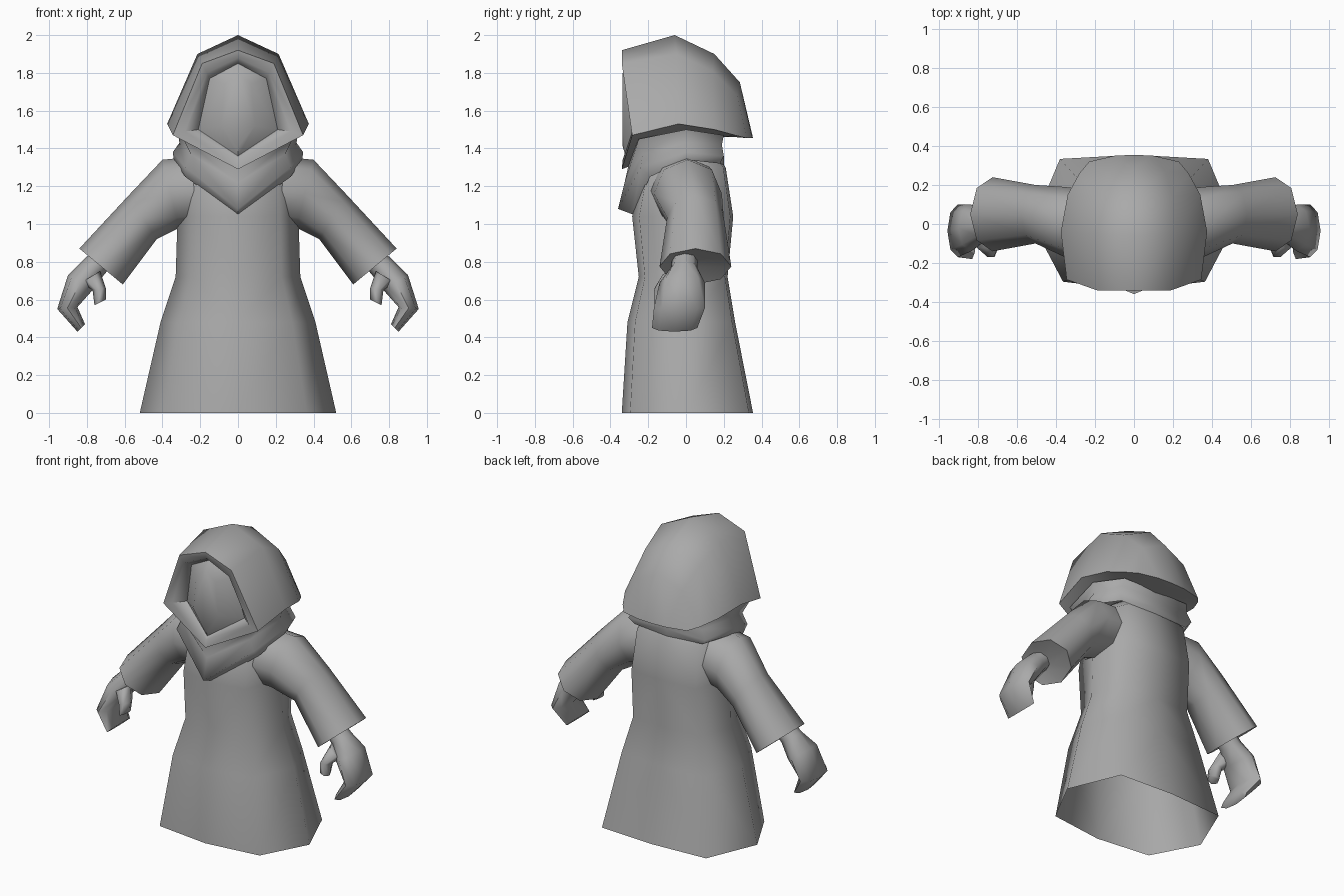
import bpy
import bmesh
import math
from mathutils import Vector, Matrix

default_cube = bpy.data.objects.get("Cube")
if default_cube:
    bpy.data.objects.remove(default_cube, do_unlink=True)

grey = bpy.data.materials.new("cloth_grey")
grey.use_nodes = True
grey_colour = (0.4, 0.4, 0.4, 1.0)
grey.diffuse_color = grey_colour
shader = next(n for n in grey.node_tree.nodes if n.type == "BSDF_PRINCIPLED")
shader.inputs["Base Color"].default_value = grey_colour


def mirrored_loft(name, rings, closed=False, cap_start=False, cap_end=False, crease=75):
    """Skin a row of point rings on the +x side, then mirror and weld."""
    bm = bmesh.new()
    loops = [[bm.verts.new(point) for point in ring] for ring in rings]
    count = len(loops[0])
    for lower, upper in zip(loops, loops[1:]):
        for i in range(count if closed else count - 1):
            j = (i + 1) % count
            bm.faces.new((lower[i], lower[j], upper[j], upper[i]))
    if cap_start:
        bm.faces.new(loops[0])
    if cap_end:
        bm.faces.new(loops[-1])
    geometry = bm.verts[:] + bm.edges[:] + bm.faces[:]
    bmesh.ops.mirror(bm, geom=geometry, matrix=Matrix.Identity(4), merge_dist=0.001, axis="X")
    bmesh.ops.remove_doubles(bm, verts=bm.verts[:], dist=0.001)
    bmesh.ops.recalc_face_normals(bm, faces=bm.faces[:])
    mesh = bpy.data.meshes.new(name)
    bm.to_mesh(mesh)
    bm.free()
    mesh.materials.append(grey)
    obj = bpy.data.objects.new(name, mesh)
    bpy.context.scene.collection.objects.link(obj)
    bpy.ops.object.select_all(action="DESELECT")
    obj.select_set(True)
    bpy.context.view_layer.objects.active = obj
    bpy.ops.object.shade_smooth_by_angle(angle=math.radians(crease))
    return obj


def robe_ring(z, half_width, front, back):
    """Half of an eight-sided robe section, from front centre to back centre."""
    return [
        (0, front, z),
        (half_width * 0.7, front * 0.87, z),
        (half_width, 0, z),
        (half_width * 0.73, back * 0.94, z),
        (0, back, z),
    ]


def limb_ring(top, bottom, front, back, sides=8):
    """Oval limb section between a top and a bottom (x, z) point."""
    top, bottom = Vector(top), Vector(bottom)
    middle, half = (top + bottom) / 2, (top - bottom) / 2
    points = []
    for i in range(sides):
        angle = math.tau * i / sides
        across = middle + half * math.cos(angle)
        depth = (front + back) / 2 + (back - front) / 2 * math.sin(angle)
        points.append((across.x, depth, across.y))
    return points


# Robe, open at the hem
mirrored_loft("robe", [
    robe_ring(z=0, half_width=0.52, front=-0.34, back=0.355),
    robe_ring(z=0.48, half_width=0.41, front=-0.31, back=0.26),
    robe_ring(z=0.72, half_width=0.33, front=-0.25, back=0.22),
    robe_ring(z=1.04, half_width=0.32, front=-0.285, back=0.25),
    robe_ring(z=1.3, half_width=0.3, front=-0.23, back=0.21),
    robe_ring(z=1.42, half_width=0.15, front=-0.12, back=0.12),
], cap_end=True)

# Sleeves, closed around the wrist
mirrored_loft("sleeves", [
    limb_ring(top=(0.2, 1.36), bottom=(0.2, 1.0), front=-0.19, back=0.17),
    limb_ring(top=(0.4, 1.34), bottom=(0.31, 0.98), front=-0.17, back=0.19),
    limb_ring(top=(0.58, 1.15), bottom=(0.43, 0.92), front=-0.1, back=0.2),
    limb_ring(top=(0.84, 0.87), bottom=(0.61, 0.68), front=-0.14, back=0.24),
    limb_ring(top=(0.77, 0.84), bottom=(0.67, 0.76), front=-0.07, back=0.08),
], closed=True, cap_end=True, crease=60)

# Hands with fingers curled inwards
mirrored_loft("hands", [
    limb_ring(top=(0.74, 0.88), bottom=(0.65, 0.8), front=-0.07, back=0.06),
    limb_ring(top=(0.82, 0.81), bottom=(0.71, 0.73), front=-0.08, back=0.06),
    limb_ring(top=(0.9, 0.73), bottom=(0.77, 0.65), front=-0.14, back=0.1),
    limb_ring(top=(0.957, 0.55), bottom=(0.85, 0.56), front=-0.17, back=0.1),
    limb_ring(top=(0.85, 0.43), bottom=(0.81, 0.47), front=-0.18, back=0.06),
], closed=True, cap_start=True, cap_end=True)

# Thumbs
mirrored_loft("thumbs", [
    limb_ring(top=(0.83, 0.69), bottom=(0.73, 0.75), front=-0.13, back=-0.01, sides=6),
    limb_ring(top=(0.77, 0.65), bottom=(0.7, 0.66), front=-0.175, back=-0.07, sides=6),
    limb_ring(top=(0.76, 0.57), bottom=(0.7, 0.6), front=-0.175, back=-0.09, sides=6),
], closed=True, cap_start=True, cap_end=True)

# Folded cowl around the neck, each ring from front tip to back centre
cowl_hem = [(0, -0.28, 1.05), (0.28, -0.19, 1.25), (0.34, 0, 1.34), (0.25, 0.18, 1.32), (0, 0.2, 1.31)]
cowl_fold = [(0, -0.36, 1.08), (0.28, -0.24, 1.3), (0.345, 0, 1.38), (0.28, 0.2, 1.36), (0, 0.2, 1.36)]
cowl_crease = [(0, -0.325, 1.22), (0.25, -0.23, 1.37), (0.31, 0, 1.43), (0.25, 0.19, 1.42), (0, 0.19, 1.42)]
cowl_top = [(0, -0.3, 1.33), (0.29, -0.25, 1.45), (0.32, 0, 1.5), (0.24, 0.2, 1.47), (0, 0.2, 1.47)]
mirrored_loft("cowl", [cowl_hem, cowl_fold, cowl_crease, cowl_top])

# Hood: each ring runs crown, temple, cheek, chin, from the face out and back
face_front = [(0, -0.335, 1.8), (0.07, -0.335, 1.74), (0.09, -0.335, 1.52), (0, -0.335, 1.41)]
face_edge = [(0, -0.29, 1.85), (0.15, -0.27, 1.77), (0.21, -0.23, 1.5), (0, -0.32, 1.36)]
rim_inner = [(0, -0.335, 1.88), (0.165, -0.33, 1.8), (0.28, -0.285, 1.49), (0, -0.335, 1.34)]
rim_outer = [(0, -0.34, 1.92), (0.19, -0.34, 1.85), (0.345, -0.285, 1.47), (0, -0.34, 1.29)]
crown = [(0, -0.06, 2), (0.215, -0.05, 1.9), (0.375, -0.04, 1.53), (0, -0.05, 1.4)]
nape_high = [(0, 0.15, 1.9), (0.2, 0.14, 1.81), (0.34, 0.15, 1.5), (0, 0.12, 1.45)]
nape_low = [(0, 0.285, 1.75), (0.16, 0.27, 1.68), (0.28, 0.26, 1.47), (0, 0.2, 1.46)]
nape_edge = [(0, 0.355, 1.455), (0.1, 0.35, 1.455), (0.23, 0.32, 1.455), (0, 0.26, 1.46)]
mirrored_loft("hood", [
    face_front, face_edge, rim_inner, rim_outer, crown, nape_high, nape_low, nape_edge,
], cap_start=True, cap_end=True, crease=60)
